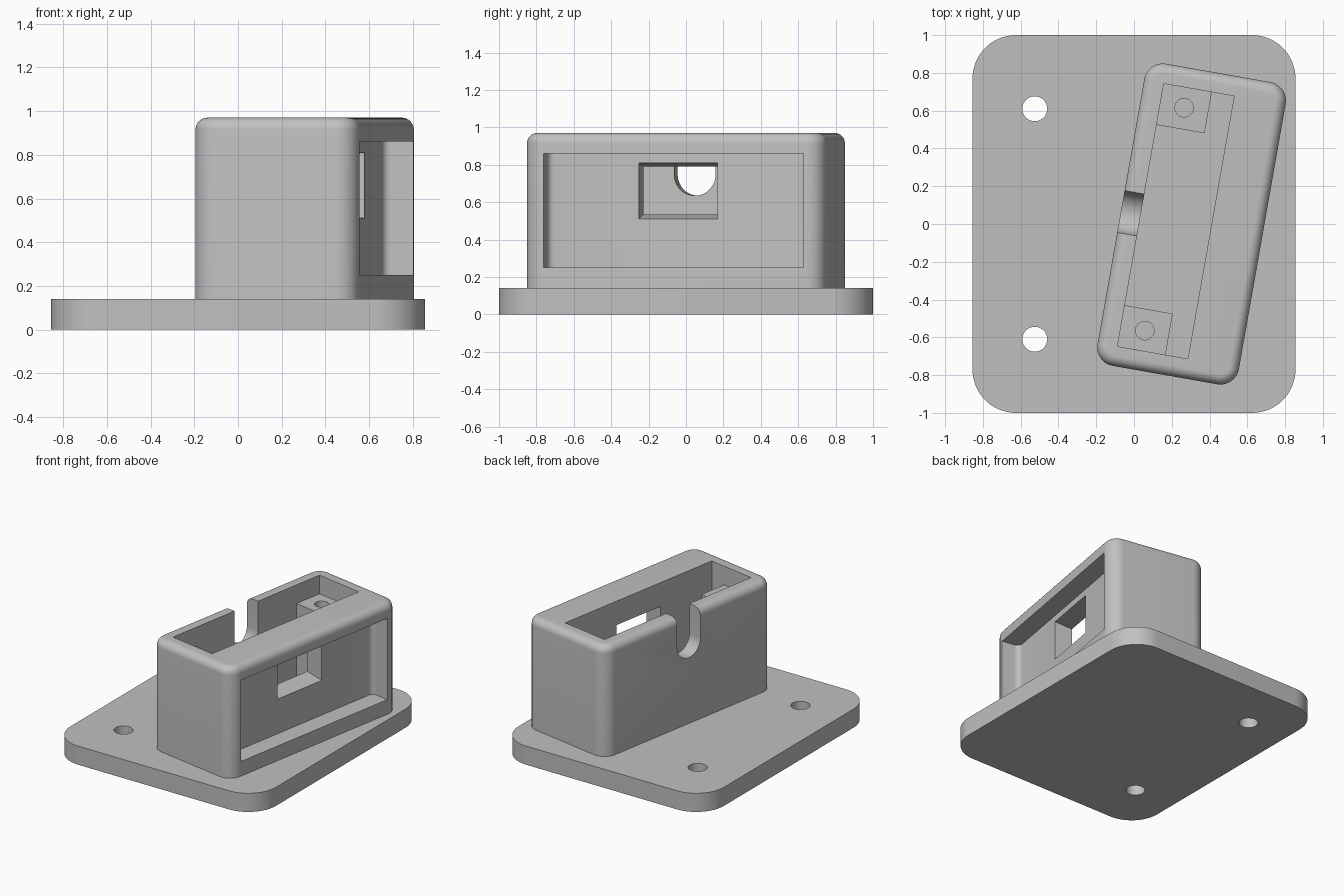
import bpy, bmesh
from math import sin, cos, pi, radians
from mathutils import Vector

if "Cube" in bpy.data.objects:
    bpy.data.objects.remove(bpy.data.objects["Cube"], do_unlink=True)

grey = bpy.data.materials.new("plain grey")
grey.use_nodes = True
grey.diffuse_color = (0.53, 0.53, 0.53, 1)
grey.node_tree.nodes["Principled BSDF"].inputs["Base Color"].default_value = grey.diffuse_color


def finish(name, bm):
    bmesh.ops.recalc_face_normals(bm, faces=bm.faces)
    mesh = bpy.data.meshes.new(name)
    bm.to_mesh(mesh)
    bm.free()
    mesh.materials.append(grey)
    obj = bpy.data.objects.new(name, mesh)
    bpy.context.collection.objects.link(obj)
    return obj


def arc(cx, cy, r, start, end, n):
    """Points along an arc, angles in degrees."""
    steps = [radians(start + (end - start) * i / n) for i in range(n + 1)]
    return [(cx + r * cos(a), cy + r * sin(a)) for a in steps]


def rounded_rect(hx, hy, r, n=12):
    pts = []
    for k, (sx, sy) in enumerate([(1, 1), (-1, 1), (-1, -1), (1, -1)]):
        pts += arc(sx * (hx - r), sy * (hy - r), r, 90 * k, 90 * k + 90, n)
    return pts


def loft(name, rings):
    """Skin equal rings of 3D points and cap both ends."""
    bm = bmesh.new()
    loops = [[bm.verts.new(p) for p in ring] for ring in rings]
    for a, b in zip(loops, loops[1:]):
        for i in range(len(a)):
            j = (i + 1) % len(a)
            bm.faces.new((a[i], a[j], b[j], b[i]))
    bm.faces.new(loops[0])
    bm.faces.new(loops[-1])
    return finish(name, bm)


def prism(name, pts, z0, z1):
    return loft(name, [[(x, y, z) for x, y in pts] for z in (z0, z1)])


def box(name, x0, x1, y0, y1, z0, z1):
    return prism(name, [(x0, y0), (x1, y0), (x1, y1), (x0, y1)], z0, z1)


def circle(x, y, r):
    return arc(x, y, r, 0, 360, 32)[:-1]


def cut(obj, *cutters):
    """Subtract the cutters, bake the result and delete them."""
    for c in cutters:
        mod = obj.modifiers.new("cut", 'BOOLEAN')
        mod.operation = 'DIFFERENCE'
        mod.solver = 'EXACT'
        mod.object = c
        c.hide_render = True
    bpy.context.view_layer.update()
    baked = bpy.data.meshes.new_from_object(obj.evaluated_get(bpy.context.evaluated_depsgraph_get()))
    obj.modifiers.clear()
    obj.data = baked
    for c in cutters:
        bpy.data.objects.remove(c, do_unlink=True)


# Base plate with two screw holes
PLATE = 0.14
base = prism("base_plate", rounded_rect(0.855, 1, 0.23, 16), 0, PLATE)
cut(base, *[prism("screw_hole", circle(-0.525, s * 0.61, 0.066), -0.1, 0.3) for s in (-1, 1)])

# Housing block with rounded corners and a filleted top edge
HX, HY, TOP, CORNER, FILLET = 0.38, 0.812, 0.97, 0.1, 0.055
levels = [(0, PLATE)]
for i in range(9):
    a = pi / 2 * i / 8
    levels.append((FILLET * (1 - cos(a)), TOP - FILLET * (1 - sin(a))))
housing = loft("housing", [[(x, y, z) for x, y in rounded_rect(HX - d, HY - d, CORNER - d)]
                           for d, z in levels])

# Open cavity, side recess, window and cable slot
IN_X0, IN_X1, IN_Y, FLOOR = -0.274, 0.104, 0.706, 0.25
cavity = box("cavity", IN_X0, IN_X1, -IN_Y, IN_Y, FLOOR, 1.2)

RX, RR = 0.24, 0.04
recess_plan = ([(0.5, -IN_Y), (0.5, IN_Y)]
               + arc(RX + RR, IN_Y - RR, RR, 90, 180, 8)
               + arc(RX + RR, RR - IN_Y, RR, 180, 270, 8))
recess = prism("recess", recess_plan, FLOOR, 0.86)

window_profile = [(0.26, 0.507), (0.26, 0.813), (0.08, 0.787), (0.08, 0.538)]
window = loft("window", [[(x, y, z) for x, z in window_profile] for y in (-0.213, 0.213)])

slot_profile = [(0.112, 1.2), (-0.112, 1.2)] + arc(0, 0.747, 0.112, 180, 360, 24)
slot = loft("slot", [[(x, y, z) for y, z in slot_profile] for x in (-0.5, -0.2)])
cut(housing, cavity, recess, window, slot)

# Screw posts at both ends of the cavity
parts = [housing]
for side, s in (("back", 1), ("front", -1)):
    y0, y1 = sorted((s * 0.485, s * (IN_Y + 0.005)))
    post = box(side + "_screw_post", IN_X0 - 0.005, -0.016, y0, y1, FLOOR - 0.005, 0.83)
    cut(post, prism("post_hole", circle(-0.146, s * 0.599, 0.049), 0.45, 1))
    parts.append(post)

# Turn the housing on the plate
for obj in parts:
    obj.location = Vector((0.305, 0, 0))
    obj.rotation_euler.z = radians(-10)

# Smooth curved walls, keep hard edges
bpy.ops.object.select_all(action='DESELECT')
for obj in parts + [base]:
    obj.select_set(True)
bpy.context.view_layer.objects.active = housing
bpy.ops.object.shade_smooth_by_angle(angle=radians(30))
